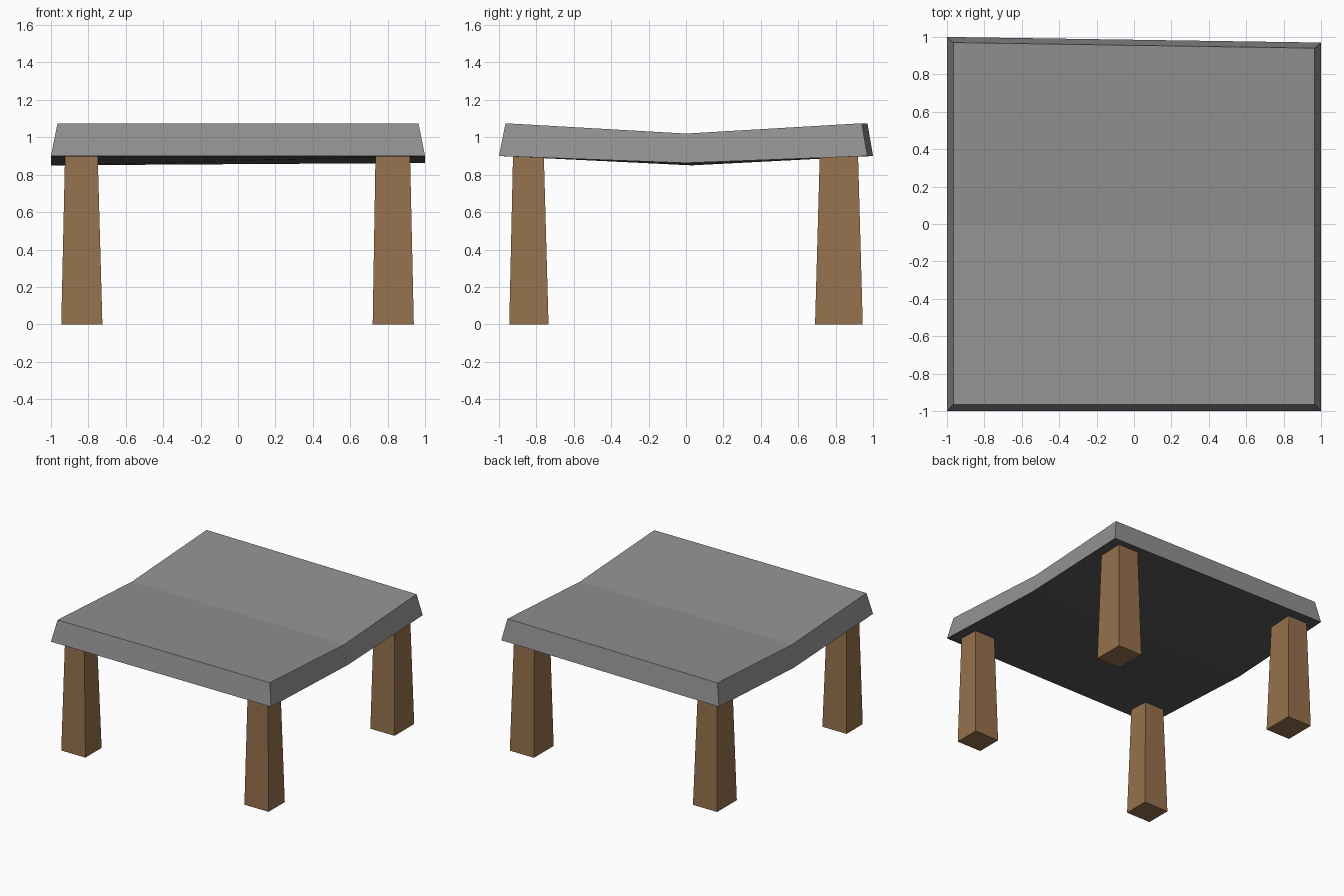
import bpy

if "Cube" in bpy.data.objects:
    bpy.data.objects.remove(bpy.data.objects["Cube"])


def mat(name, srgb):
    m = bpy.data.materials.new(name)
    m.diffuse_color = [(((c / 255) + 0.055) / 1.055) ** 2.4 for c in srgb] + [1]
    m.use_nodes = True
    m.node_tree.nodes["Principled BSDF"].inputs["Base Color"].default_value = m.diffuse_color
    return m


grey = mat("grey top", (146, 146, 146))
dark = mat("dark grey underside", (88, 88, 88))
wood = mat("brown wood", (150, 113, 76))


def build(name, verts, faces, mats):
    me = bpy.data.meshes.new(name)
    me.from_pydata(verts, [], faces)
    for m in mats:
        me.materials.append(m)
    me.update()
    ob = bpy.data.objects.new(name, me)
    bpy.context.collection.objects.link(ob)
    return ob


# Sagging slab: three cross-sections from front to back,
# each ordered bottom left, bottom right, top right, top left
rows = [
    [(-1, -1, .90), (1, -1, .90), (.965, -.965, 1.075), (-.965, -.965, 1.075)],
    [(-1, .03, .85), (1, 0, .863), (.965, 0, 1.02), (-.965, 0, 1.02)],
    [(-1, 1, .90), (1, .97, .90), (.965, .94, 1.075), (-.965, .97, 1.075)],
]
faces = [(0, 1, 2, 3), (11, 10, 9, 8)]
for r in (0, 4):
    for i in range(4):
        j = (i + 1) % 4
        faces.append((r + j, r + i, r + 4 + i, r + 4 + j))
slab = build("table_top", sum(rows, []), faces, [grey, dark])
# Underside is darker
for p in slab.data.polygons:
    if p.normal.z < -0.7:
        p.material_index = 1


# Tapered square legs: (x0, x1, y0, y1) at the foot and at the slab
def leg(name, foot, head):
    verts = []
    for (x0, x1, y0, y1), z in ((foot, 0), (head, .9)):
        verts += [(x0, y0, z), (x1, y0, z), (x1, y1, z), (x0, y1, z)]
    faces = [(3, 2, 1, 0), (4, 5, 6, 7)]
    faces += [(i, (i + 1) % 4, (i + 1) % 4 + 4, i + 4) for i in range(4)]
    build(name, verts, faces, [wood])


x_spans = {"left": ((-.945, -.725), (-.925, -.75)),
           "right": ((.72, .94), (.735, .92))}
y_spans = {"front": ((-.945, -.735), (-.925, -.76)),
           "back": ((.69, .945), (.715, .92))}
for yn, (yf, yh) in y_spans.items():
    for xn, (xf, xh) in x_spans.items():
        leg(f"{yn}_{xn}_leg", xf + yf, xh + yh)
